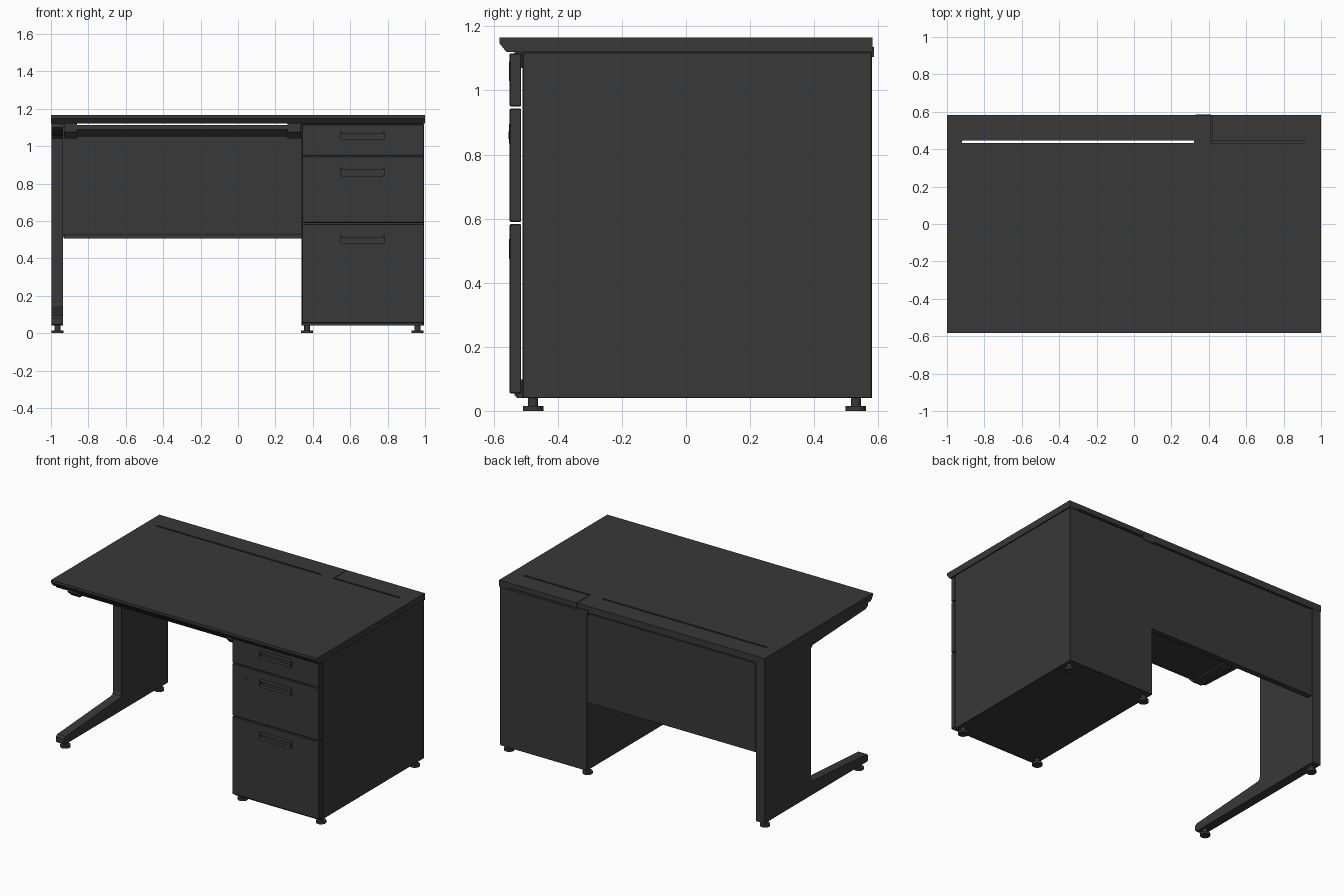
import bpy, bmesh, math
from mathutils import Vector

if "Cube" in bpy.data.objects:
    bpy.data.objects.remove(bpy.data.objects["Cube"])

dark = bpy.data.materials.new("dark_grey")
dark.diffuse_color = (0.04, 0.04, 0.04, 1)
dark.use_nodes = True
dark.node_tree.nodes["Principled BSDF"].inputs["Base Color"].default_value = dark.diffuse_color


def finish(name, bm):
    bmesh.ops.recalc_face_normals(bm, faces=bm.faces[:])
    me = bpy.data.meshes.new(name)
    bm.to_mesh(me)
    bm.free()
    ob = bpy.data.objects.new(name, me)
    bpy.context.collection.objects.link(ob)
    me.materials.append(dark)
    return ob


def prism(name, pts, x0, x1):
    """Extrude a (y, z) profile from x0 to x1."""
    bm = bmesh.new()
    face = bm.faces.new([bm.verts.new((x0, y, z)) for y, z in pts])
    ext = bmesh.ops.extrude_face_region(bm, geom=[face])["geom"]
    verts = [v for v in ext if isinstance(v, bmesh.types.BMVert)]
    bmesh.ops.translate(bm, vec=(x1 - x0, 0, 0), verts=verts)
    return finish(name, bm)


def box(name, x0, x1, y0, y1, z0, z1, bevel=0.0, round_y=0.0):
    """Box by extents; round_y rounds only the edges that run along y."""
    ob = prism(name, [(y0, z0), (y1, z0), (y1, z1), (y0, z1)], x0, x1)
    if bevel or round_y:
        bm = bmesh.new()
        bm.from_mesh(ob.data)
        edges = bm.edges[:]
        if round_y:
            edges = [e for e in edges if abs((e.verts[0].co - e.verts[1].co).y) > 1e-5]
        bmesh.ops.bevel(bm, geom=edges, offset=round_y or bevel,
                        segments=4 if round_y else 1, profile=0.5, affect='EDGES')
        bm.to_mesh(ob.data)
        bm.free()
    return ob


def cylinder(name, loc, r, depth, axis='Z'):
    bm = bmesh.new()
    bmesh.ops.create_cone(bm, cap_ends=True, segments=24, radius1=r, radius2=r, depth=depth)
    ob = finish(name, bm)
    ob.location = loc
    if axis == 'Y':
        ob.rotation_euler.x = math.pi / 2
    smooth(ob)
    return ob


def smooth(ob):
    bpy.ops.object.select_all(action='DESELECT')
    ob.select_set(True)
    bpy.context.view_layer.objects.active = ob
    bpy.ops.object.shade_smooth_by_angle(angle=math.radians(35))


def cut(targets, cutters):
    """Subtract the cutters from each target, then remove the cutters."""
    for t in targets:
        bpy.context.view_layer.objects.active = t
        for c in cutters:
            m = t.modifiers.new("cut", 'BOOLEAN')
            m.operation, m.solver, m.object = 'DIFFERENCE', 'EXACT', c
            bpy.ops.object.modifier_apply(modifier=m.name)
    for c in cutters:
        bpy.data.objects.remove(c)


# Desk top with undercut front edge, cable slots and flap seam
top = prism("desk_top", [(-0.582, 1.165), (-0.582, 1.147), (-0.56, 1.12),
                         (0.582, 1.12), (0.582, 1.165)], -1, 1)
cut([top], [
    box("cut_a", -0.92, 0.32, 0.434, 0.446, 1.0, 1.3),
    box("cut_b", 0.413, 0.91, 0.434, 0.446, 1.0, 1.3),
    box("cut_c", 0.413, 0.417, 0.44, 0.7, 1.13, 1.3),
    box("cut_d", 0.417, 0.93, 0.55, 0.7, 1.0, 1.131),
])

# Drawer pedestal, with the strips that join it to the drawer fronts
box("pedestal_body", 0.34, 0.995, -0.51, 0.58, 0.04, 1.12, bevel=0.003)
box("pedestal_top_strip", 0.345, 0.99, -0.52, -0.508, 1.07, 1.115)
box("pedestal_bottom_strip", 0.345, 0.99, -0.527, -0.508, 0.04, 0.055)
box("pedestal_toe_strip", 0.345, 0.99, -0.518, -0.508, 0.05, 0.098)

# Drawer fronts with recessed pulls
for label, z0, z1, hz in (("top", 0.95, 1.116, 1.06),
                          ("middle", 0.59, 0.944, 0.865),
                          ("bottom", 0.055, 0.584, 0.505)):
    front = box(label + "_drawer_front", 0.341, 0.994, -0.55, -0.514, z0, z1, bevel=0.003)
    rim = box(label + "_pull_rim", 0.54, 0.79, -0.552, -0.545, hz - 0.031, hz + 0.031,
              round_y=0.012)
    pocket = box("pocket", 0.547, 0.783, -0.6, -0.525, hz - 0.024, hz + 0.024, round_y=0.009)
    cut([front, rim], [pocket])
    prism(label + "_pull_lip", [(-0.55, hz + 0.025), (-0.55, hz + 0.006), (-0.545, hz + 0.006),
                                (-0.541, hz + 0.025)], 0.55, 0.78)
cylinder("drawer_lock", (0.45, -0.55, 0.86), 0.012, 0.008, 'Y')

# Left C-shaped leg: back column, sloping foot and tapered top arm
prism("left_leg", [(0.58, 0.04), (-0.525, 0.04), (-0.535, 0.05), (-0.535, 0.08), (-0.52, 0.093),
                   (0.06, 0.132), (0.075, 0.14), (0.08, 0.16), (0.08, 1.04), (0.06, 1.058),
                   (-0.51, 1.085), (-0.535, 1.10), (-0.535, 1.12), (0.58, 1.12)],
      -0.997, -0.935)

# Levelling feet
for x, name in ((-0.966, "leg"), (0.37, "pedestal_left"), (0.96, "pedestal_right")):
    for y, end in ((-0.477, "front"), (0.53, "back")):
        cylinder(f"{name}_{end}_foot_pad", (x, y, 0.0075), 0.032, 0.015)
        cylinder(f"{name}_{end}_foot_stem", (x, y, 0.0275), 0.016, 0.029)

# Modesty panel with bottom flange, and its bracket under the top
box("modesty_panel", -0.93, 0.34, 0.56, 0.578, 0.507, 1.111)
box("modesty_panel_flange", -0.93, 0.34, 0.54, 0.56, 0.507, 0.53)
box("panel_left_bracket", -0.94, -0.925, 0.555, 0.575, 0.51, 1.12)
box("panel_right_bracket", 0.33, 0.413, 0.54, 0.586, 1.105, 1.135)

# Pencil tray and its side runners
prism("pencil_tray", [(-0.50, 1.112), (-0.50, 1.09), (-0.46, 1.05), (-0.05, 1.05),
                      (-0.05, 1.112)], -0.87, 0.27)
for name, x0, x1 in (("left", -0.93, -0.862), ("right", 0.265, 0.338)):
    prism(name + "_tray_runner", [(-0.505, 1.12), (-0.505, 1.075), (-0.47, 1.04),
                                  (-0.05, 1.04), (-0.05, 1.12)], x0, x1)
